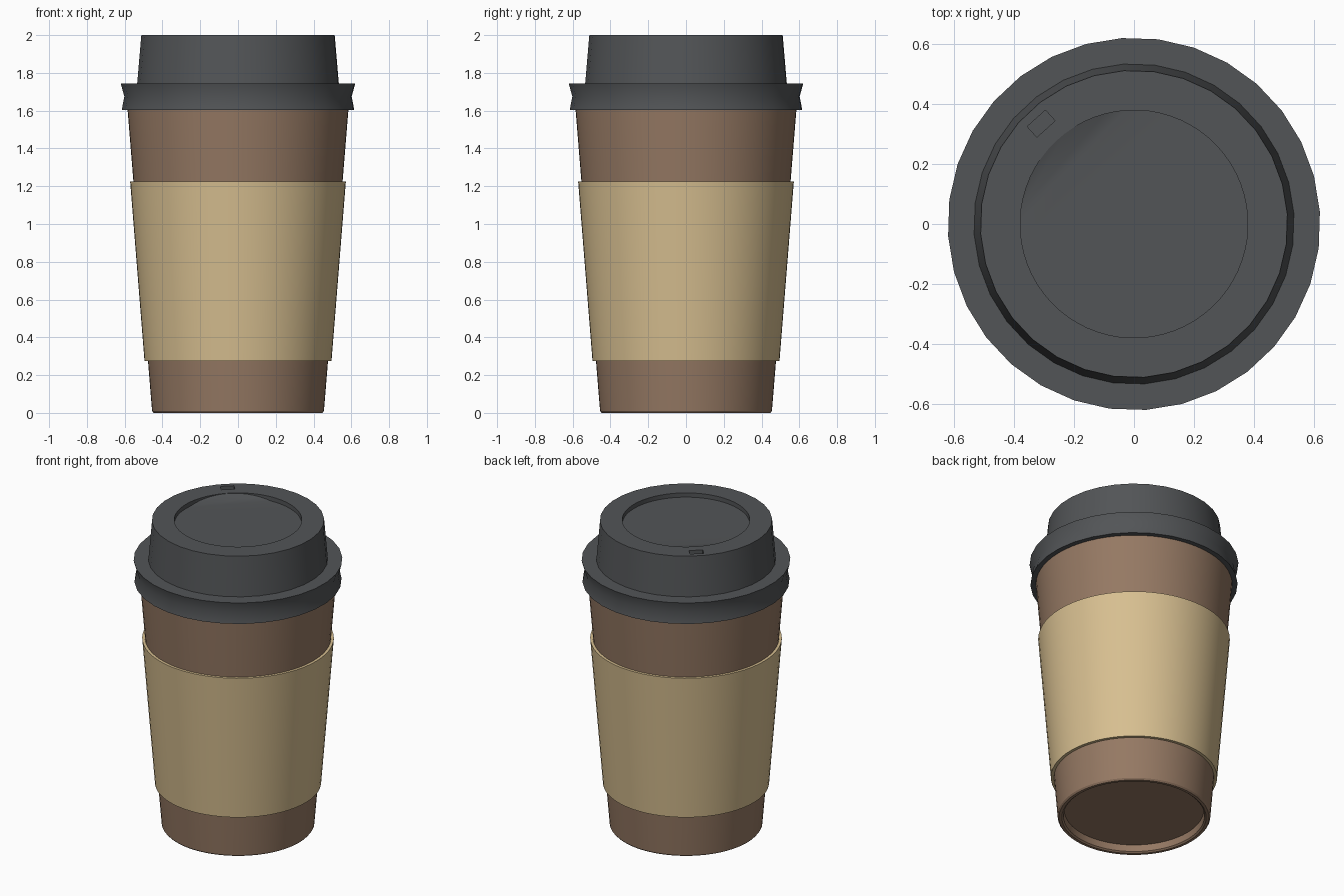
import bpy, bmesh, math
from mathutils import Matrix

if "Cube" in bpy.data.objects:
    bpy.data.objects.remove(bpy.data.objects["Cube"])


def material(name, color):
    m = bpy.data.materials.new(name)
    m.diffuse_color = (*color, 1)
    m.use_nodes = True
    m.node_tree.nodes["Principled BSDF"].inputs["Base Color"].default_value = m.diffuse_color
    return m


def add_object(name, bm, mat=None):
    bmesh.ops.recalc_face_normals(bm, faces=bm.faces)
    me = bpy.data.meshes.new(name)
    bm.to_mesh(me)
    bm.free()
    ob = bpy.data.objects.new(name, me)
    bpy.context.collection.objects.link(ob)
    if mat:
        me.materials.append(mat)
    return ob


def lathe(profile, seg, closed=False, start=0.0):
    """Revolve (radius, z) points around z; cap the ends unless the profile loops."""
    bm = bmesh.new()
    rings = []
    for r, z in profile:
        angles = [start + math.tau * i / seg for i in range(seg)]
        rings.append([bm.verts.new((r * math.cos(a), r * math.sin(a), z)) for a in angles])
    pairs = list(zip(rings, rings[1:]))
    if closed:
        pairs.append((rings[-1], rings[0]))
    for a, b in pairs:
        for i in range(seg):
            j = (i + 1) % seg
            bm.faces.new((a[i], a[j], b[j], b[i]))
    if not closed:
        bm.faces.new(rings[0])
        bm.faces.new(rings[-1])
    return bm


def smooth(ob):
    bpy.ops.object.select_all(action='DESELECT')
    ob.select_set(True)
    bpy.context.view_layer.objects.active = ob
    bpy.ops.object.shade_smooth_by_angle(angle=math.radians(30))


brown = material("cup_brown", (0.30, 0.19, 0.125))
tan = material("sleeve_tan", (0.68, 0.52, 0.28))
dark = material("lid_dark", (0.085, 0.09, 0.095))

# Paper cup with a recessed base and rounded foot
cup = add_object("cup", lathe([(0.415, 0.05), (0.42, 0.008), (0.43, 0), (0.447, 0),
                               (0.455, 0.01), (0.585, 1.61), (0.587, 1.64)], 64), brown)
smooth(cup)

# Cardboard sleeve
sleeve = add_object("sleeve", lathe([(0.470, 0.275), (0.495, 0.275), (0.571, 1.225),
                                     (0.550, 1.225)], 64, closed=True), tan)
smooth(sleeve)

# Lid: pinched rim band and raised tapered top
START = math.radians(3.75)
lid = add_object("lid", lathe([(0.617, 1.603), (0.603, 1.675), (0.622, 1.743),
                               (0.535, 1.743), (0.513, 2.0)], 32, start=START), dark)

# Cutter for the round recess, its floor ramping up towards the sip hole
R, FLOOR, N = 0.38, 1.972, 64
bm = lathe([(R, FLOOR), (R, 2.1)], N, start=START)
bm.verts.ensure_lookup_table()
first, last = 16, 30
mid = START + math.tau * (first + last) / 2 / N
chord = R * math.cos(math.tau * (last - first) / 2 / N)
floor_face = [f for f in bm.faces if len(f.verts) == N and f.calc_center_median().z < 2][0]
bmesh.utils.face_split(floor_face, bm.verts[first], bm.verts[last])
bm.verts.ensure_lookup_table()
for i in range(first + 1, last):
    v = bm.verts[i]
    d = v.co.x * math.cos(mid) + v.co.y * math.sin(mid)
    v.co.z = FLOOR + 0.026 * (d - chord) / (R - chord)
recess_cutter = add_object("recess_cutter", bm)

# Cutter for the sip hole
bm = bmesh.new()
bmesh.ops.create_cube(bm, size=1, matrix=Matrix.Translation((-0.31, 0.335, 2.0))
                      @ Matrix.Rotation(math.radians(42), 4, 'Z')
                      @ Matrix.Diagonal((0.082, 0.048, 0.08, 1)))
hole_cutter = add_object("sip_hole_cutter", bm)

bpy.context.view_layer.objects.active = lid
for cutter in (recess_cutter, hole_cutter):
    cutter.hide_render = True
    mod = lid.modifiers.new("cut", 'BOOLEAN')
    mod.operation = 'DIFFERENCE'
    mod.solver = 'EXACT'
    mod.object = cutter
    bpy.ops.object.modifier_apply(modifier=mod.name)
    bpy.data.objects.remove(cutter)
smooth(lid)
